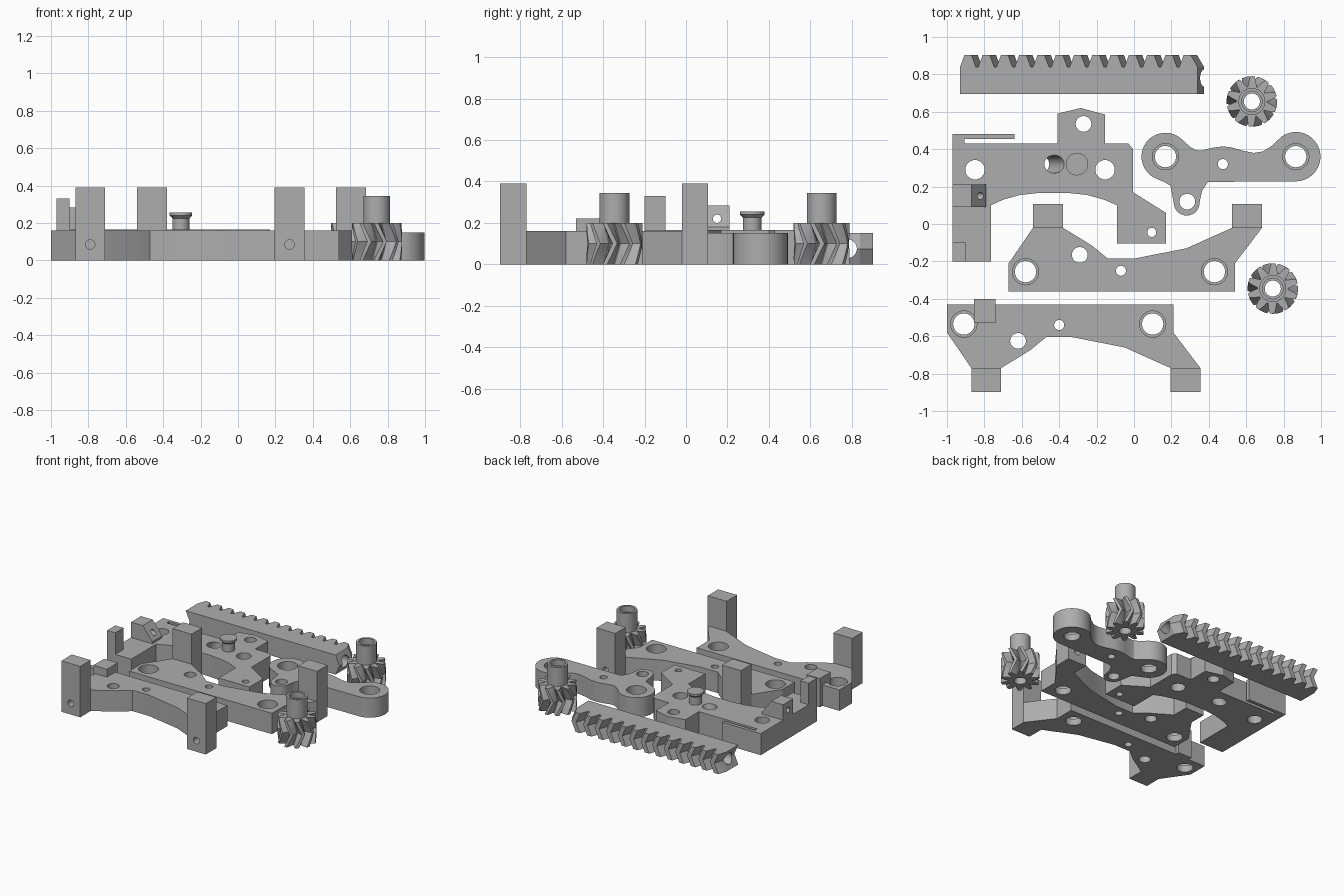
import bpy, bmesh, math
from mathutils import Vector, Matrix

if "Cube" in bpy.data.objects:
    bpy.data.objects.remove(bpy.data.objects["Cube"])

grey = bpy.data.materials.new("plain grey")
grey.use_nodes = True
COLOUR = (0.42, 0.42, 0.42, 1)
grey.diffuse_color = COLOUR
grey.node_tree.nodes["Principled BSDF"].inputs["Base Color"].default_value = COLOUR


def loft(name, rings):
    """Solid skinned through matching rings of points."""
    bm = bmesh.new()
    loops = [[bm.verts.new(p) for p in ring] for ring in rings]
    n = len(loops[0])
    for low, high in zip(loops, loops[1:]):
        for i in range(n):
            j = (i + 1) % n
            bm.faces.new((low[i], low[j], high[j], high[i]))
    bm.faces.new(loops[0][::-1])
    bm.faces.new(loops[-1])
    bmesh.ops.recalc_face_normals(bm, faces=bm.faces)
    mesh = bpy.data.meshes.new(name)
    bm.to_mesh(mesh)
    bm.free()
    mesh.materials.append(grey)
    obj = bpy.data.objects.new(name, mesh)
    bpy.context.collection.objects.link(obj)
    return obj


def plate(name, outline, height):
    return loft(name, [[(x, y, z) for x, y in outline] for z in (0, height)])


def box(name, x0, x1, y0, y1, z0, z1):
    corners = ((x0, y0), (x1, y0), (x1, y1), (x0, y1))
    return loft(name, [[(x, y, z) for x, y in corners] for z in (z0, z1)])


def arc(cx, cy, r, start, end, steps):
    angles = [math.radians(start + (end - start) * i / steps) for i in range(steps + 1)]
    return [(cx + r * math.cos(a), cy + r * math.sin(a)) for a in angles]


def rod(start, end, r, sides=32):
    """Round cutter between two points."""
    start, end = Vector(start), Vector(end)
    turn = (end - start).to_track_quat('Z', 'Y').to_matrix()
    ring = [turn @ Vector((x, y, 0)) for x, y in arc(0, 0, r, 0, 360, sides)[:-1]]
    return loft("cutter", [[start + p for p in ring], [end + p for p in ring]])


def drill(x, y, r, z0=-0.1, z1=0.5):
    return rod((x, y, z0), (x, y, z1), r)


def cut(obj, cutters):
    """Subtract the cutters, then throw them away."""
    for c in cutters:
        mod = obj.modifiers.new("hole", 'BOOLEAN')
        mod.operation, mod.solver, mod.object = 'DIFFERENCE', 'EXACT', c
    graph = bpy.context.evaluated_depsgraph_get()
    mesh = bpy.data.meshes.new_from_object(obj.evaluated_get(graph))
    obj.modifiers.clear()
    obj.data = mesh
    for c in cutters:
        bpy.data.objects.remove(c)


def seat(x, y, depth=0.05):
    """Through hole with a wider recess from above."""
    return [drill(x, y, 0.057), drill(x, y, 0.07, depth)]


# Two mirrored bridge plates, each with a pair of drilled posts
half_outline = [(-0.67, -0.36), (0.54, -0.36), (0.54, -0.21), (0.685, -0.02),
                (0.525, -0.02), (0.28, -0.13), (0, -0.185), (-0.14, -0.185),
                (-0.225, -0.115), (-0.38, -0.02), (-0.54, -0.02), (-0.67, -0.21)]


def bridge(label, dx, dy, s):
    def place(x, y):
        return x + dx, dy + s * y
    body = plate(label + "_bridge_plate", [place(*p) for p in half_outline], 0.16)
    cut(body, seat(*place(-0.58, -0.255)) + seat(*place(0.43, -0.255)) +
        [drill(*place(-0.29, -0.165), 0.042), drill(*place(-0.07, -0.25), 0.027)])
    for side, x in (("right", -0.46), ("left", 0.605)):
        (px, ya), (_, yb) = place(x, -0.02), place(x, 0.107)
        post = box(f"{label}_{side}_post", px - 0.08, px + 0.08, min(ya, yb), max(ya, yb), 0, 0.39)
        cut(post, [rod((px, ya - 0.1, 0.085), (px, yb + 0.1, 0.085), 0.025),
                   ] if ya < yb else [rod((px, yb - 0.1, 0.085), (px, ya + 0.1, 0.085), 0.025)])


bridge("middle", 0, 0, 1)
bridge("front", -0.33, -0.79, -1)
box("front_stop_block", -0.855, -0.74, -0.53, -0.40, 0, 0.22)

# Main carriage plate with its slot, arch and tail
carriage = plate("carriage_plate", [
    (-0.97, -0.2), (-0.765, -0.2), (-0.765, 0.10), (-0.70, 0.13), (-0.61, 0.155),
    (-0.50, 0.167), (-0.36, 0.167), (-0.25, 0.155), (-0.16, 0.13), (-0.09, 0.10),
    (-0.09, -0.105), (0.17, -0.105), (0.17, 0.06), (-0.005, 0.17), (-0.005, 0.40),
    (-0.03, 0.43), (-0.155, 0.43), (-0.155, 0.585), (-0.285, 0.62), (-0.41, 0.59),
    (-0.41, 0.43), (-0.905, 0.43), (-0.905, 0.455), (-0.64, 0.455), (-0.64, 0.48),
    (-0.97, 0.48)], 0.165)
cut(carriage, [drill(-0.85, 0.29, 0.052), drill(-0.155, 0.29, 0.052),
               drill(-0.27, 0.535, 0.042), drill(0.095, -0.045, 0.024),
               rod((-0.545, 0.32, -0.08), (-0.385, 0.32, 0.25), 0.048)])
box("carriage_upright", -0.97, -0.9, -0.2, -0.1, 0.1, 0.33)

# Sloped sensor block with a cross hole
profile = [(-0.97, 0.1), (-0.79, 0.1), (-0.79, 0.18), (-0.87, 0.283), (-0.97, 0.283)]
wedge = loft("wedge_block", [[(x, y, z) for x, z in profile] for y in (0.09, 0.21)])
cut(wedge, [rod((-1.1, 0.15, 0.22), (-0.7, 0.15, 0.22), 0.02)])

# Flanged peg
loft("peg", [[(x, y, z) for x, y in arc(-0.305, 0.32, r, 0, 360, 32)[:-1]]
             for z, r in ((0.1, 0.045), (0.225, 0.045), (0.24, 0.06), (0.255, 0.06))])

# Curved lever arm
lever = plate("lever_arm",
              arc(0.865, 0.36, 0.132, -90, 125, 20)
              + [(0.74, 0.42), (0.69, 0.388), (0.64, 0.38), (0.58, 0.392), (0.52, 0.41),
                 (0.475, 0.415), (0.42, 0.408), (0.36, 0.393), (0.33, 0.395), (0.30, 0.412)]
              + arc(0.168, 0.36, 0.128, 45, 240, 18)
              + [(0.16, 0.225), (0.195, 0.205)]
              + arc(0.282, 0.115, 0.07, 200, 340, 10)
              + [(0.355, 0.14), (0.365, 0.18), (0.395, 0.225)], 0.15)
cut(lever, seat(0.168, 0.36) + seat(0.865, 0.36)
    + [drill(0.285, 0.12, 0.042), drill(0.475, 0.32, 0.027)])

# Chevron toothed rack with a lengthwise bore
TEETH, LEFT, RIGHT = 13, -0.93, 0.34
pitch = (RIGHT - LEFT) / TEETH
rack_outline = [(LEFT, 0.695), (RIGHT, 0.695)]
for i in reversed(range(TEETH)):
    x = LEFT + i * pitch
    rack_outline += [(x + u * pitch, y) for u, y in
                     ((0.86, 0.84), (0.62, 0.904), (0.24, 0.904), (0, 0.84))]
rack_outline[2] = (RIGHT, 0.84)
rack = loft("rack", [[(x + shift, y, z) for x, y in rack_outline]
                     for z, shift in ((0, 0), (0.075, 0.034), (0.15, 0))])
cut(rack, [rod((-1.1, 0.78, 0.075), (0.6, 0.78, 0.075), 0.045)])


# Double helical pinions with hollow hubs
def pinion(name, cx, cy):
    count, step = 10, math.tau / 10
    pts = [(r, (i + u) * step) for i in range(count) for u, r in
           ((0, 0.082), (0.2, 0.115), (0.32, 0.135), (0.58, 0.135), (0.7, 0.115), (0.9, 0.082))]
    rings = []
    for k in range(9):
        twist = 0.36 * (1 - abs(k - 4) / 4)
        rings.append([(cx + r * math.cos(a + twist), cy + r * math.sin(a + twist), k * 0.025)
                      for r, a in pts])
    gear = loft(name + "_gear", rings)
    hub = loft(name + "_hub", [[(x, y, z) for x, y in arc(cx, cy, 0.072, 0, 360, 40)[:-1]]
                               for z in (0.19, 0.345)])
    for part in (gear, hub):
        cut(part, [drill(cx, cy, 0.043)])
    cut(hub, [drill(cx, cy, 0.055, 0.3)])


pinion("back_pinion", 0.63, 0.655)
pinion("front_pinion", 0.742, -0.345)

# Smooth the round walls, keep the corners crisp
bpy.ops.object.select_all(action='DESELECT')
for obj in bpy.context.scene.objects:
    if obj.type == 'MESH':
        obj.select_set(True)
        bpy.context.view_layer.objects.active = obj
bpy.ops.object.shade_smooth_by_angle(angle=math.radians(25))
